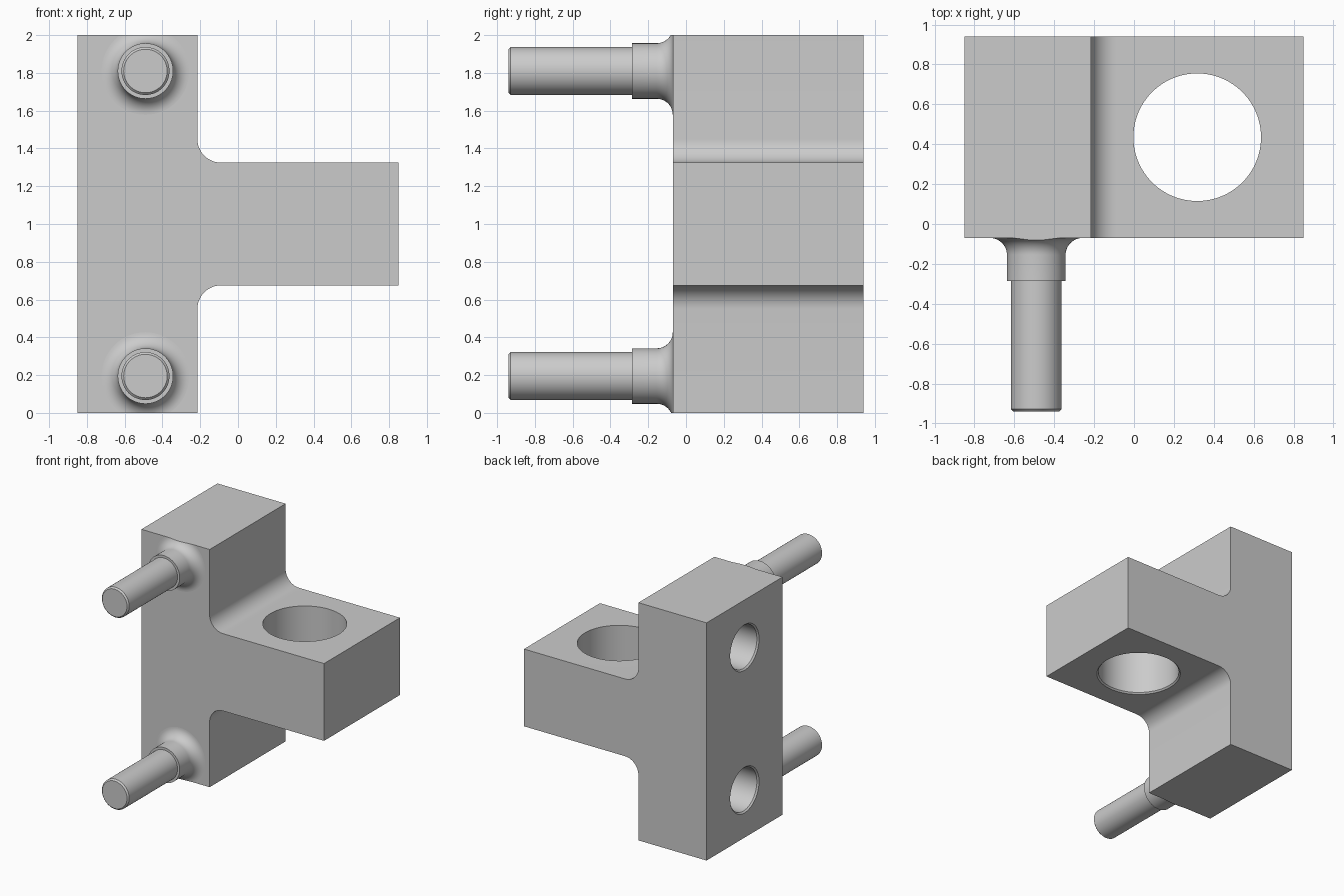
import bpy, bmesh
from math import cos, sin, pi
from mathutils import Matrix, Vector

if "Cube" in bpy.data.objects:
    bpy.data.objects.remove(bpy.data.objects["Cube"], do_unlink=True)

FRONT, BACK, TOP = -0.07, 0.94, 2.0

grey = bpy.data.materials.new("plain grey")
grey.use_nodes = True
grey.diffuse_color = (0.6, 0.6, 0.6, 1)
grey.node_tree.nodes["Principled BSDF"].inputs["Base Color"].default_value = (0.6, 0.6, 0.6, 1)


def make_object(name, bm):
    bmesh.ops.recalc_face_normals(bm, faces=bm.faces)
    mesh = bpy.data.meshes.new(name)
    bm.to_mesh(mesh)
    bm.free()
    mesh.materials.append(grey)
    obj = bpy.data.objects.new(name, mesh)
    bpy.context.collection.objects.link(obj)
    return obj


def lathe(profile, matrix, steps=64):
    """Spin (radius, height) points about z, then place the result."""
    bm = bmesh.new()
    verts = [bm.verts.new((r, 0, h)) for r, h in profile]
    edges = [bm.edges.new(pair) for pair in zip(verts, verts[1:])]
    bmesh.ops.spin(bm, geom=verts + edges, cent=(0, 0, 0), axis=(0, 0, 1),
                   angle=2 * pi, steps=steps)
    bmesh.ops.remove_doubles(bm, verts=bm.verts, dist=1e-5)
    bm.transform(matrix)
    return bm


def smooth(obj):
    bpy.ops.object.select_all(action='DESELECT')
    obj.select_set(True)
    bpy.context.view_layer.objects.active = obj
    bpy.ops.object.shade_smooth_by_angle(angle=pi / 6)


def arc(cx, cy, radius, start, end, steps=12):
    return [(cx + radius * cos(a), cy + radius * sin(a))
            for a in (start + (end - start) * i / steps for i in range(steps + 1))]


# T-shaped body: extruded outline with filleted inner corners
inner, fillet, arm_low, arm_high = -0.215, 0.125, 0.675, 1.325
outline = [(-0.85, 0), (inner, 0)]
outline += arc(inner + fillet, arm_low - fillet, fillet, pi, pi / 2)
outline += [(0.85, arm_low), (0.85, arm_high)]
outline += arc(inner + fillet, arm_high + fillet, fillet, 1.5 * pi, pi)
outline += [(inner, TOP), (-0.85, TOP)]
bm = bmesh.new()
face = bm.faces.new([bm.verts.new((x, FRONT, z)) for x, z in outline])
extruded = bmesh.ops.extrude_face_region(bm, geom=[face])["geom"]
bmesh.ops.translate(bm, vec=(0, BACK - FRONT, 0),
                    verts=[v for v in extruded if isinstance(v, bmesh.types.BMVert)])
body = make_object("body", bm)


# Bores with a small chamfer at the mouth
def bore_profile(radius, depth, lip=0.012):
    return [(0, -0.1), (radius + lip, -0.1), (radius + lip, 0), (radius, lip),
            (radius, depth), (0, depth)]


centre_y = (FRONT + BACK) / 2
cutters = [make_object("arm_bore_cutter", lathe(
    bore_profile(0.32, 0.8), Matrix.Translation((0.317, centre_y, arm_low)), 96))]
for z in (0.4, 1.6):
    place = Matrix.Translation((-0.85, centre_y, z)) @ Matrix.Rotation(pi / 2, 4, 'Y')
    cutters.append(make_object("side_bore_cutter", lathe(bore_profile(0.18, 0.45), place)))

bpy.context.view_layer.objects.active = body
for cutter in cutters:
    cutter.hide_render = True
    mod = body.modifiers.new("bore", 'BOOLEAN')
    mod.operation, mod.solver, mod.object = 'DIFFERENCE', 'EXACT', cutter
    bpy.ops.object.modifier_apply(modifier=mod.name)
    bpy.data.objects.remove(cutter, do_unlink=True)
smooth(body)

# Stepped pins with a flared root, trimmed flush with the body ends
pin_r, collar_r, flare, length, tip = 0.127, 0.147, 0.085, 0.87, 0.012
profile = [(0, 0)] + arc(collar_r + flare, flare, flare, 1.5 * pi, pi)
profile += [(collar_r, 0.215), (pin_r, 0.215), (pin_r, length - tip),
            (pin_r - tip, length), (0, length)]
for name, z in (("lower_pin", 0.195), ("upper_pin", TOP - 0.19)):
    place = Matrix.Translation((-0.49, FRONT, z)) @ Matrix.Rotation(pi / 2, 4, 'X')
    bm = lathe(profile, place)
    for level, normal in ((0, Vector((0, 0, -1))), (TOP, Vector((0, 0, 1)))):
        bmesh.ops.bisect_plane(bm, geom=bm.verts[:] + bm.edges[:] + bm.faces[:],
                               plane_co=(0, 0, level), plane_no=normal, clear_outer=True)
        bmesh.ops.holes_fill(bm, edges=[e for e in bm.edges if e.is_boundary])
    smooth(make_object(name, bm))
